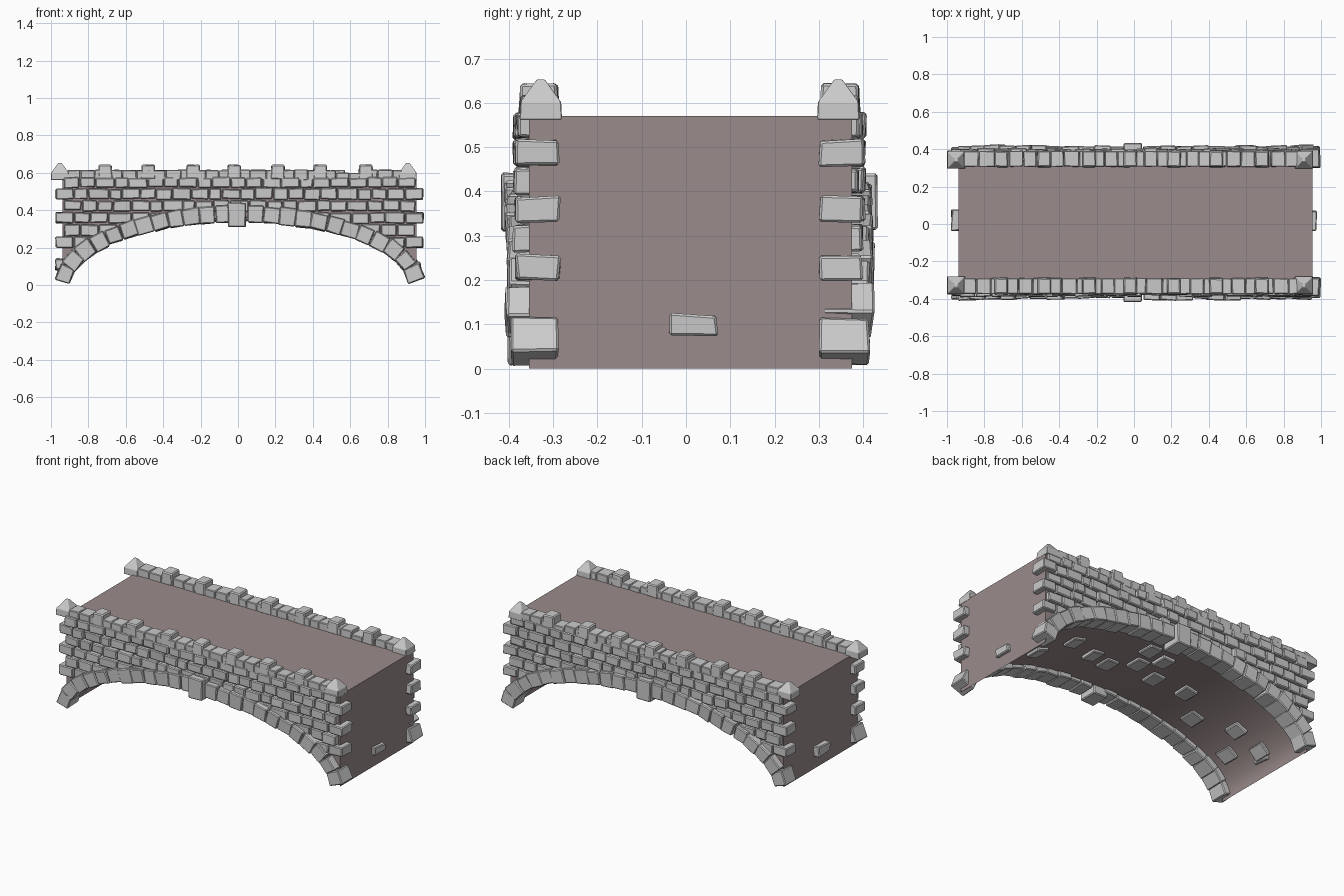
import bpy, bmesh, math, random
from mathutils import Matrix, Vector

if "Cube" in bpy.data.objects:
    bpy.data.objects.remove(bpy.data.objects["Cube"])

rng = random.Random(7)
CX, CY = 0.008, 0.008            # centre of the masonry
HALF = 0.947                     # half span of the arch
J = lambda a: rng.uniform(-a, a)


def stone(bm, x0, x1, y0, y1, z0, z1, jit=0.004, taper=1.0, turn=0.0):
    """Slightly irregular block; turn rotates it about y, taper narrows its top."""
    c = Vector(((x0 + x1) / 2, (y0 + y1) / 2, (z0 + z1) / 2))
    size = Matrix.Diagonal((abs(x1 - x0), abs(y1 - y0), abs(z1 - z0), 1))
    verts = bmesh.ops.create_cube(bm, size=1, matrix=size)["verts"]
    rot = Matrix.Rotation(turn, 3, 'Y')
    for v in verts:
        if v.co.z > 0:
            v.co.x *= taper
            v.co.y *= taper
        v.co += Vector((J(jit), J(jit), J(jit)))
        v.co = rot @ v.co + c


def finish(bm, name, bevel=0.005):
    bmesh.ops.recalc_face_normals(bm, faces=bm.faces)
    me = bpy.data.meshes.new(name)
    bm.to_mesh(me)
    bm.free()
    ob = bpy.data.objects.new(name, me)
    bpy.context.collection.objects.link(ob)
    if bevel:
        m = ob.modifiers.new("worn_edges", 'BEVEL')
        m.width, m.segments = bevel, 1
    return ob


def ellipse_z(x, h):
    return h * math.sqrt(max(0, 1 - ((x - CX) / HALF) ** 2))


# Bridge core: block with an arched underside
bm = bmesh.new()
prof = [(CX - HALF, 0.57), (CX - HALF, 0)]
for i in range(1, 40):
    a = math.pi * (1 - i / 40)
    prof.append((CX + HALF * math.cos(a), 0.36 * math.sin(a)))
prof += [(CX + HALF, 0), (CX + HALF, 0.57)]
face = bm.faces.new([bm.verts.new((x, -0.355, z)) for x, z in prof])
ext = bmesh.ops.extrude_face_region(bm, geom=[face])
for v in ext["geom"]:
    if isinstance(v, bmesh.types.BMVert):
        v.co.y = 0.375
if face.is_valid and len([f for f in bm.faces if len(f.verts) > 4]) < 2:
    bm.faces.new([v for v in bm.verts if v.co.y < 0][:len(prof)])
core = finish(bm, "bridge_core", 0)
mat = bpy.data.materials.new("mortar_brown")
mat.diffuse_color = (0.33, 0.26, 0.26, 1)
mat.use_nodes = True
mat.node_tree.nodes["Principled BSDF"].inputs["Base Color"].default_value = mat.diffuse_color
core.data.materials.append(mat)
bpy.context.view_layer.objects.active = core
core.select_set(True)
bpy.ops.object.shade_smooth_by_angle(angle=math.radians(30))

# Equal-length steps along the arch for the ring stones
fine = []
for i in range(801):
    a = math.radians(171 - 162 * i / 800)
    fine.append(Vector((CX + 0.945 * math.cos(a), 0, 0.38 * math.sin(a))))
dist = [0]
for p, q in zip(fine, fine[1:]):
    dist.append(dist[-1] + (q - p).length)
N = 25
step = dist[-1] / (N - 1)
ring_pts = []
for k in range(N):
    i = min(range(801), key=lambda n: abs(dist[n] - k * step))
    d = fine[min(i + 1, 800)] - fine[max(i - 1, 0)]
    ring_pts.append((fine[i], -math.atan2(d.z, d.x)))

# Courses: bottom, top, whether long quoins close the ends
ROWS = [(0.522, 0.575, False), (0.458, 0.516, True), (0.396, 0.452, False),
        (0.332, 0.388, True), (0.264, 0.324, False), (0.200, 0.257, True)]

for side, label in ((-1, "front"), (1, "back")):
    Y = lambda d: CY + side * d

    # Wall bricks
    bm = bmesh.new()
    for zb, zt, quoin in ROWS:
        end = 0.885 if quoin else 0.94
        lim = HALF * math.sqrt(max(0, 1 - (zb / 0.365) ** 2)) if zb < 0.365 else 0
        spans = [(-end, -lim), (lim, end)] if lim else [(-end, end)]
        for a, b in spans:
            n = max(1, round((b - a) / 0.09))
            cuts = [a] + [a + (b - a) * i / n + J(0.014) for i in range(1, n)] + [b]
            for p, q in zip(cuts, cuts[1:]):
                out = 0.39 + J(0.009)
                stone(bm, CX + p + 0.002, CX + q - 0.002, Y(0.33), Y(out),
                      zb + J(0.003), zt + J(0.003), 0.003)
    finish(bm, label + "_wall_bricks")

    # Corner quoins reaching round the ends
    bm = bmesh.new()
    for zb, zt, quoin in ROWS:
        if quoin:
            for e in (-1, 1):
                stone(bm, CX + e * 0.888, CX + e * 0.983, Y(0.293), Y(0.391), zb, zt, 0.004)
    finish(bm, label + "_corner_quoins")

    # Arch ring with a larger keystone
    bm = bmesh.new()
    for k, (p, turn) in enumerate(ring_pts):
        out = 0.408 + J(0.006)
        if k == N // 2:
            stone(bm, -0.054, 0.043, Y(0.30), Y(0.425), 0.312, 0.44, 0.003)
        else:
            w, h = 0.042 + J(0.003), 0.043 + J(0.004)
            stone(bm, p.x - w, p.x + w, Y(0.295 + J(0.008)), Y(out), p.z - h, p.z + h,
                  0.004, 1.04, turn + J(0.05))
    finish(bm, label + "_arch_ring")

    # Parapet coping
    bm = bmesh.new()
    x = -0.91
    while x < 0.86:
        w = min(0.075 + J(0.012), 0.875 - x)
        top = 0.600 if 0.55 < x + w / 2 < 0.64 else 0.615
        stone(bm, x, x + w - 0.001, Y(0.298), Y(0.382), 0.56, top + J(0.002), 0.002)
        x += w
    finish(bm, label + "_parapet_coping", 0.004)

    # Merlons
    bm = bmesh.new()
    for x in (-0.71, -0.48, -0.24, -0.02, 0.213, 0.44, 0.683):
        stone(bm, x - 0.039, x + 0.039, Y(0.294), Y(0.386), 0.565, 0.643, 0.002, 0.9)
    finish(bm, label + "_merlons", 0.006)

    # Pyramid caps on the corners
    bm = bmesh.new()
    for x in (-0.952, 0.908):
        rings = []
        for r, z in ((0.048, 0.562), (0.046, 0.602), (0.009, 0.653)):
            rings.append([bm.verts.new((x + r * sx, Y(0.336) + r * sy, z))
                          for sx, sy in ((-1, -1), (1, -1), (1, 1), (-1, 1))])
        bm.faces.new(rings[0])
        bm.faces.new(rings[-1])
        for lo, hi in zip(rings, rings[1:]):
            for i in range(4):
                j = (i + 1) % 4
                bm.faces.new((lo[i], lo[j], hi[j], hi[i]))
    finish(bm, label + "_corner_caps", 0.002)

# Loose stones set in the underside of the arch
bm = bmesh.new()
for x, y in ((-0.88, 0.04), (-0.82, -0.17), (-0.735, 0.01), (-0.54, -0.136), (-0.37, 0.01),
             (-0.16, -0.02), (-0.085, 0.156), (0.007, 0.046), (0.14, -0.06), (0.05, 0.2),
             (0.28, -0.02), (0.49, 0.07), (0.62, -0.1), (0.75, 0.1)):
    z = ellipse_z(x, 0.36)
    slope = ellipse_z(x + 0.01, 0.36) - ellipse_z(x - 0.01, 0.36)
    stone(bm, x - 0.042, x + 0.042, y - 0.055, y + 0.055, z - 0.018, z + 0.025,
          0.004, 1.0, -math.atan2(slope, 0.02))
finish(bm, "underside_stones")

# Single stones on the end faces
bm = bmesh.new()
stone(bm, 0.90, 0.976, -0.04, 0.07, 0.077, 0.122, 0.004)
stone(bm, -0.975, -0.90, -0.033, 0.077, 0.08, 0.14, 0.006)
finish(bm, "end_face_stones")
